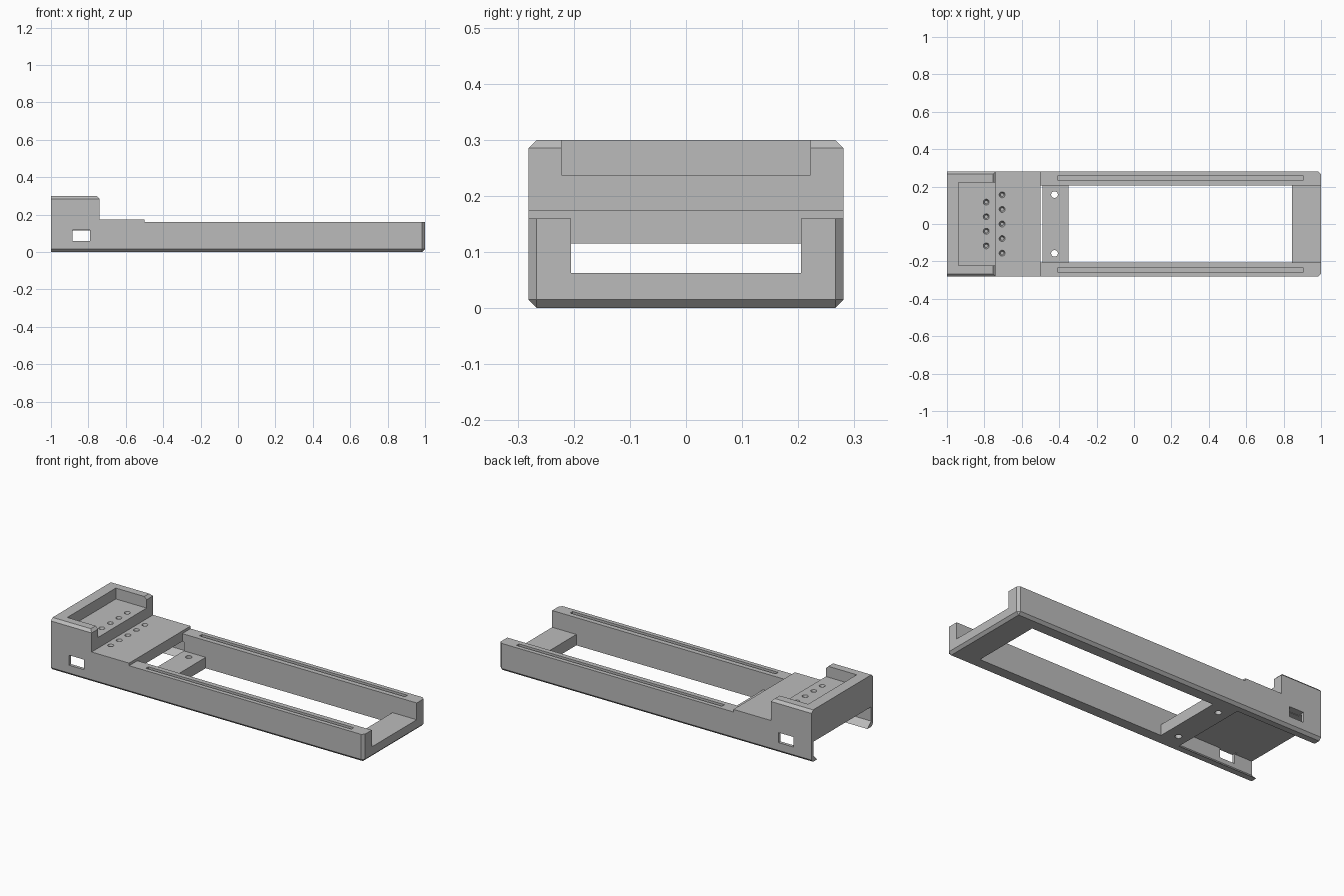
import bpy, bmesh
from mathutils import Matrix, Vector

default = bpy.data.objects.get("Cube")
if default:
    bpy.data.objects.remove(default, do_unlink=True)

grey = bpy.data.materials.new("plain grey")
grey.use_nodes = True
COLOUR = (0.5, 0.5, 0.5, 1)
grey.diffuse_color = COLOUR
grey.node_tree.nodes["Principled BSDF"].inputs["Base Color"].default_value = COLOUR

HALF = 0.281      # half width of the body
INNER = 0.205     # half width between the rails
BEVEL = 0.015


def finish(name, bm):
    bmesh.ops.recalc_face_normals(bm, faces=bm.faces)
    mesh = bpy.data.meshes.new(name)
    bm.to_mesh(mesh)
    bm.free()
    ob = bpy.data.objects.new(name, mesh)
    mesh.materials.append(grey)
    bpy.context.collection.objects.link(ob)
    return ob


def extrude(points, offset):
    """Closed solid from a flat outline pushed along an offset."""
    bm = bmesh.new()
    face = bm.faces.new([bm.verts.new(p) for p in points])
    moved = bmesh.ops.extrude_face_region(bm, geom=[face])["geom"]
    bmesh.ops.translate(bm, vec=offset,
                        verts=[g for g in moved if isinstance(g, bmesh.types.BMVert)])
    return bm


cutters = []


def cut_box(name, x, y, z):
    outline = [(x[0], y[0], z[0]), (x[1], y[0], z[0]), (x[1], y[1], z[0]), (x[0], y[1], z[0])]
    cutters.append(finish(name, extrude(outline, (0, 0, z[1] - z[0]))))


def cut_round(name, x, y, bottom, top, r_bottom, r_top):
    bm = bmesh.new()
    bmesh.ops.create_cone(bm, cap_ends=True, segments=20, radius1=r_bottom, radius2=r_top,
                          depth=top - bottom,
                          matrix=Matrix.Translation((x, y, (bottom + top) / 2)))
    cutters.append(finish(name, bm))


# Body: stepped side outline, extruded across the width
side = [(-1, 0), (1, 0), (1, 0.16), (-0.5, 0.16), (-0.5, 0.175),
        (-0.74, 0.175), (-0.74, 0.3), (-1, 0.3)]
bm = extrude([(x, -HALF, z) for x, z in side], (0, 2 * HALF, 0))


def chamfered(edge):
    a, b = (v.co for v in edge.verts)
    mid, way = (a + b) / 2, b - a
    outer = abs(mid.y) > HALF - 0.01
    lengthwise = abs(way.x) > 0.1 and outer and (mid.z < 0.01 or mid.z > 0.29)
    far_end = mid.x > 0.99 and (mid.z < 0.01 or outer)
    tray_lip = abs(mid.x + 0.74) < 0.01 and mid.z > 0.29
    return lengthwise or far_end or tray_lip


bm.normal_update()
bmesh.ops.bevel(bm, geom=[e for e in bm.edges if chamfered(e)], offset=BEVEL,
                segments=1, affect='EDGES')
body = finish("body_frame", bm)

# Long bay between the rails: open through the middle, floored at both ends
cut_box("channel_cutter", (-0.5, 1.1), (-INNER, INNER), (0.063, 0.4))
cut_box("opening_cutter", (-0.35, 0.845), (-INNER, INNER), (-0.1, 0.2))

# Cavity under the deck, with sloped lips along the bottom
cavity = [(0.23, -0.1), (0.23, 0), (0.263, 0.033), (0.263, 0.115)]
cavity += [(-y, z) for y, z in reversed(cavity)]
cutters.append(finish("cavity_cutter",
                      extrude([(-1.1, y, z) for y, z in cavity], (0.61, 0, 0))))

# Raised tray, open towards the deck
cut_box("tray_cutter", (-0.937, -0.6), (-0.222, 0.222), (0.237, 0.4))

# Slots on the rails, side windows and floor holes
for s in (-1, 1):
    y = s * 0.245
    cut_box("slot_cutter", (-0.41, 0.905), (y - 0.011, y + 0.011), (0.12, 0.3))
    ys = sorted((s * 0.24, s * 0.4))
    cut_box("window_cutter", (-0.885, -0.79), ys, (0.06, 0.118))
    cut_round("floor_hole_cutter", -0.425, s * 0.157, -0.1, 0.1, 0.018, 0.018)

# Countersunk blind holes: four in the tray, five in the deck
for count, x, top in ((4, -0.79, 0.237), (5, -0.705, 0.175)):
    for i in range(count):
        y = (i - (count - 1) / 2) * 0.078
        cut_round("screw_hole_cutter", x, y, top - 0.02, top + 0.004, 0.009, 0.0175)

for cutter in cutters:
    cutter.hide_render = True
    mod = body.modifiers.new(cutter.name, 'BOOLEAN')
    mod.operation = 'DIFFERENCE'
    mod.solver = 'EXACT'
    mod.object = cutter

# Bake the cuts and discard the cutters
graph = bpy.context.evaluated_depsgraph_get()
baked = bpy.data.meshes.new_from_object(body.evaluated_get(graph))
body.modifiers.clear()
body.data = baked
for cutter in cutters:
    bpy.data.objects.remove(cutter, do_unlink=True)
baked.materials.clear()
baked.materials.append(grey)
for p in baked.polygons:
    p.material_index = 0
